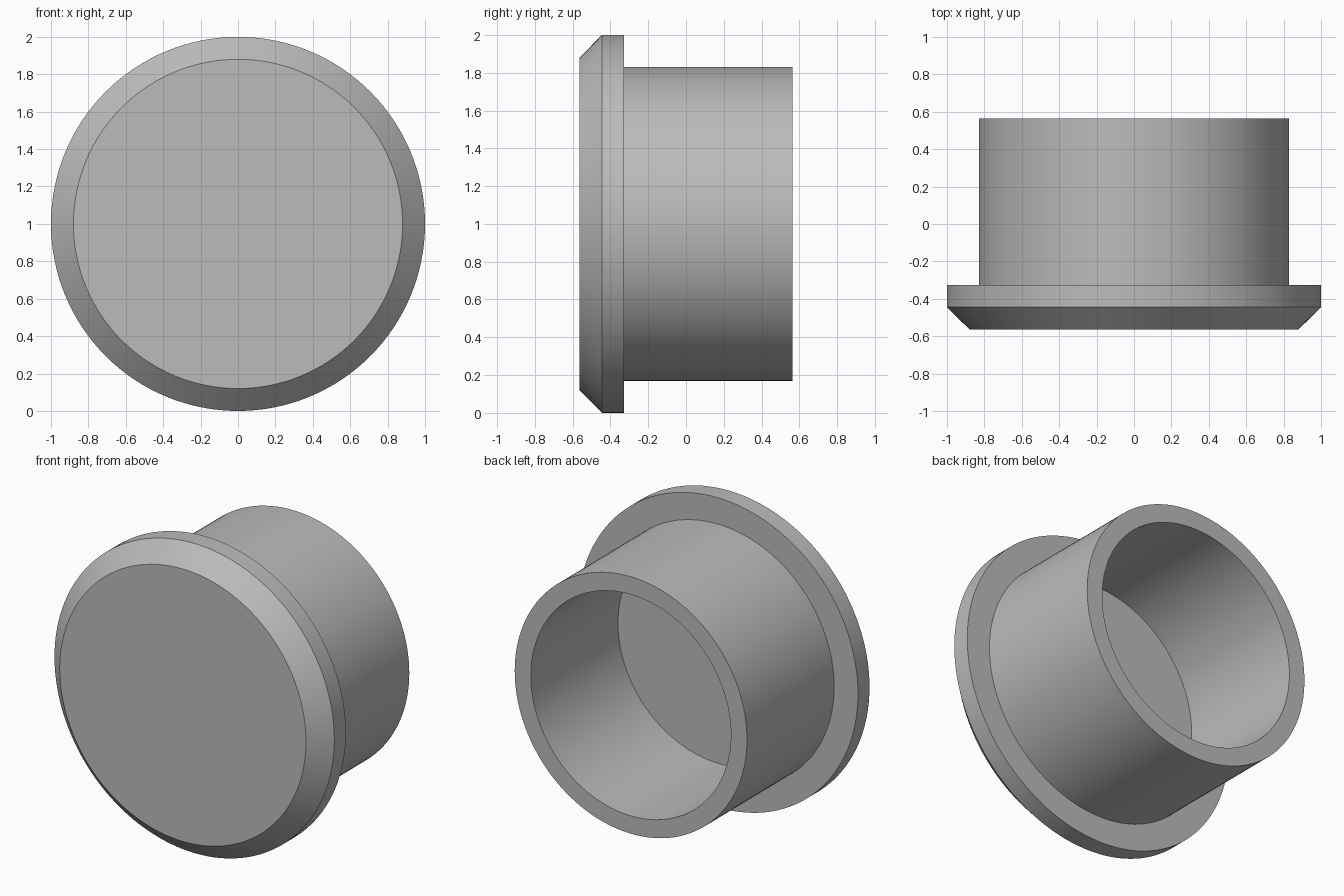
import bpy
import bmesh
from math import cos, sin, tau

SEGMENTS = 128

cube = bpy.data.objects.get("Cube")
if cube:
    bpy.data.objects.remove(cube, do_unlink=True)

# Single plain grey
grey = bpy.data.materials.new("plain grey")
grey.use_nodes = True
color = (0.5, 0.5, 0.5, 1)
grey.diffuse_color = color
grey.node_tree.nodes["Principled BSDF"].inputs["Base Color"].default_value = color

# Cap outline as (radius, y): chamfered flange, tube wall, recessed floor
profile = [
    (0.88, -0.563), (1.0, -0.445), (1.0, -0.327), (0.83, -0.327),
    (0.83, 0.563), (0.715, 0.563), (0.715, -0.327),
]


def lathe(name, outline, material):
    """Revolve an outline around the y axis and close both ends."""
    bm = bmesh.new()
    rings = []
    for radius, y in outline:
        angles = [tau * i / SEGMENTS for i in range(SEGMENTS)]
        rings.append([bm.verts.new((radius * cos(a), y, 1 + radius * sin(a)))
                      for a in angles])
    for first, second in zip(rings, rings[1:]):
        for i in range(SEGMENTS):
            j = (i + 1) % SEGMENTS
            bm.faces.new((first[i], first[j], second[j], second[i]))
    bm.faces.new(rings[0])
    bm.faces.new(rings[-1])
    bmesh.ops.recalc_face_normals(bm, faces=bm.faces)
    mesh = bpy.data.meshes.new(name)
    bm.to_mesh(mesh)
    bm.free()
    mesh.materials.append(material)
    obj = bpy.data.objects.new(name, mesh)
    bpy.context.collection.objects.link(obj)
    return obj


# Hollow plug with a flanged cap
plug = lathe("flanged_plug", profile, grey)
bpy.ops.object.select_all(action="DESELECT")
plug.select_set(True)
bpy.context.view_layer.objects.active = plug
bpy.ops.object.shade_smooth_by_angle(angle=0.5)
